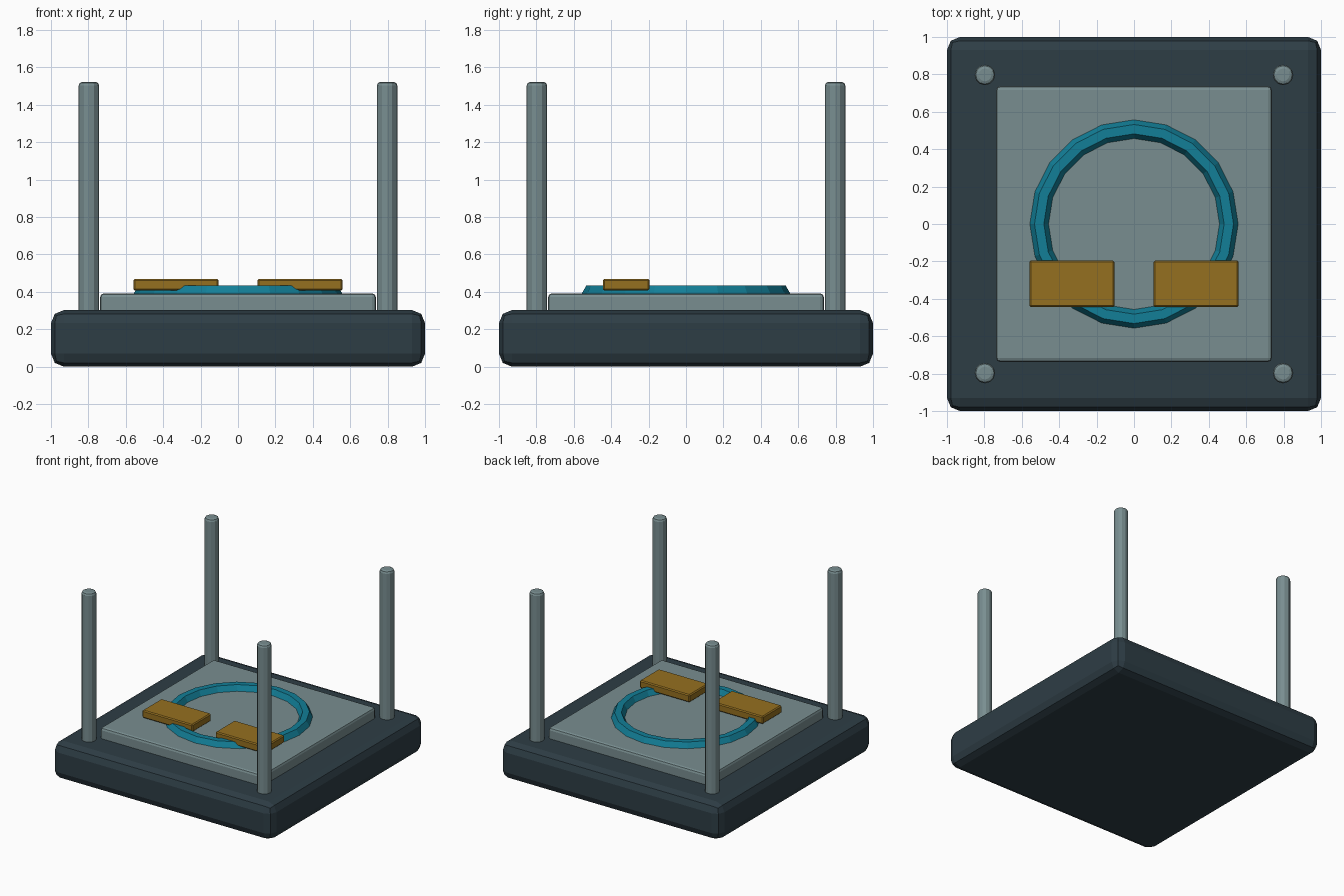
import bpy
from math import pi

if "Cube" in bpy.data.objects:
    bpy.data.objects.remove(bpy.data.objects["Cube"])


def material(name, rgb):
    m = bpy.data.materials.new(name)
    m.diffuse_color = (*rgb, 1)
    m.use_nodes = True
    m.node_tree.nodes["Principled BSDF"].inputs["Base Color"].default_value = m.diffuse_color
    return m


dark = material("dark_slate", (0.027, 0.047, 0.060))
steel = material("blue_grey_metal", (0.19, 0.27, 0.28))
teal = material("teal", (0.006, 0.21, 0.31))
amber = material("amber", (0.30, 0.16, 0.014))


def finish(name, mat, bevel=0, segments=1):
    ob = bpy.context.object
    ob.name = name
    ob.data.materials.append(mat)
    if bevel:
        b = ob.modifiers.new("edge_bevel", 'BEVEL')
        b.width, b.segments = bevel, segments
        b.limit_method = 'ANGLE'
        b.angle_limit = pi / 4
    return ob


def box(name, x, y, z, mat, bevel, segments):
    """Bevelled box from (min, max) extents on each axis."""
    bpy.ops.mesh.primitive_cube_add(
        size=1, location=[(a + b) / 2 for a, b in (x, y, z)])
    bpy.context.object.scale = [b - a for a, b in (x, y, z)]
    bpy.ops.object.transform_apply(location=False, rotation=False, scale=True)
    return finish(name, mat, bevel, segments)


# Heavy base and raised bed plate
box("base", (-1, 1), (-1, 1), (0, 0.303), dark, 0.07, 2)
box("bed_plate", (-0.737, 0.737), (-0.737, 0.737), (0.27, 0.392), steel, 0.02, 2)

# Corner posts
z0, z1 = 0.27, 1.523
for sx, side in ((-1, "left"), (1, "right")):
    for sy, end in ((-1, "front"), (1, "back")):
        bpy.ops.mesh.primitive_cylinder_add(
            vertices=12, radius=0.055, depth=z1 - z0,
            location=(sx * 0.797, sy * 0.797, (z0 + z1) / 2))
        finish(f"{end}_{side}_post", steel, 0.02, 2)

# Low-poly ring half sunk into the plate
bpy.ops.mesh.primitive_torus_add(
    major_segments=20, minor_segments=6, major_radius=0.507,
    minor_radius=0.05, location=(0, 0, 0.392))
finish("ring", teal)

# Pair of pads clamped over the ring
for name, x in (("left_pad", (-0.56, -0.105)), ("right_pad", (0.105, 0.56))):
    box(name, x, (-0.445, -0.196), (0.407, 0.47), amber, 0.008, 1)
